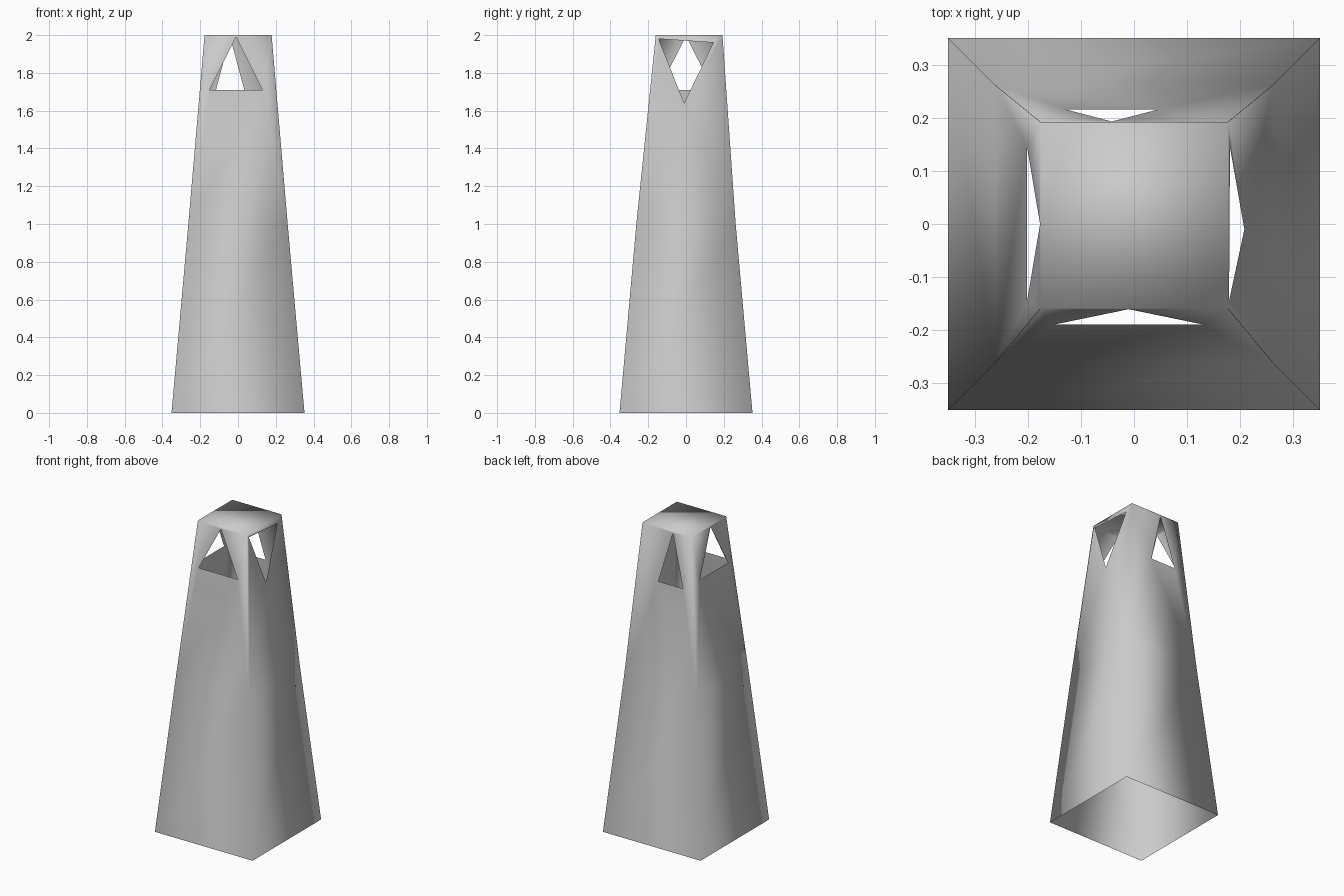
import bpy, bmesh
from mathutils import Vector

if "Cube" in bpy.data.objects:
    bpy.data.objects.remove(bpy.data.objects["Cube"])

bm = bmesh.new()


def ring(x0, x1, y0, y1, z):
    return [bm.verts.new(p) for p in ((x0, y0, z), (x1, y0, z), (x1, y1, z), (x0, y1, z))]


# Square rings: foot, mid-height, slightly offset top
base = ring(-0.352, 0.352, -0.352, 0.352, 0)
mid = ring(-0.263, 0.263, -0.263, 0.263, 1)
top = ring(-0.177, 0.178, -0.16, 0.193, 2)

# Lower walls and roof (the bottom stays open)
for i in range(4):
    j = (i + 1) % 4
    bm.faces.new((base[i], base[j], mid[j], mid[i]))
bm.faces.new(top)

# Triangular windows as (position along wall, height): front, right, back, left
windows = [
    [(-0.15, 1.71), (0.13, 1.71), (-0.01, 1.99)],
    [(-0.145, 1.98), (0.145, 1.96), (-0.01, 1.64)],
    [(-0.13, 1.66), (0.047, 1.66), (-0.042, 1.99)],
    [(-0.145, 1.71), (0.145, 1.71), (0.0, 1.994)],
]


def edge(a, b):
    return bm.edges.get((a, b)) or bm.edges.new((a, b))


# Upper walls, each filled around its window
for i, tri in enumerate(windows):
    j = (i + 1) % 4
    outer = [mid[i], mid[j], top[j], top[i]]
    along = i % 2            # 0: wall runs in x, 1: wall runs in y
    hole = []
    for t, z in tri:
        p = mid[i].co.lerp(top[i].co, z - 1)
        p[along] = t
        hole.append(bm.verts.new(p))
    edges = [edge(l[k], l[(k + 1) % len(l)]) for l in (outer, hole) for k in range(len(l))]
    normal = (mid[j].co - mid[i].co).cross(top[i].co - mid[i].co).normalized()
    bmesh.ops.triangle_fill(bm, use_beauty=True, use_dissolve=False, edges=edges, normal=normal)

bmesh.ops.recalc_face_normals(bm, faces=bm.faces[:])
for f in bm.faces:
    f.smooth = True

mesh = bpy.data.meshes.new("tower_shell")
bm.to_mesh(mesh)
bm.free()
bpy.context.collection.objects.link(bpy.data.objects.new("tower_shell", mesh))
